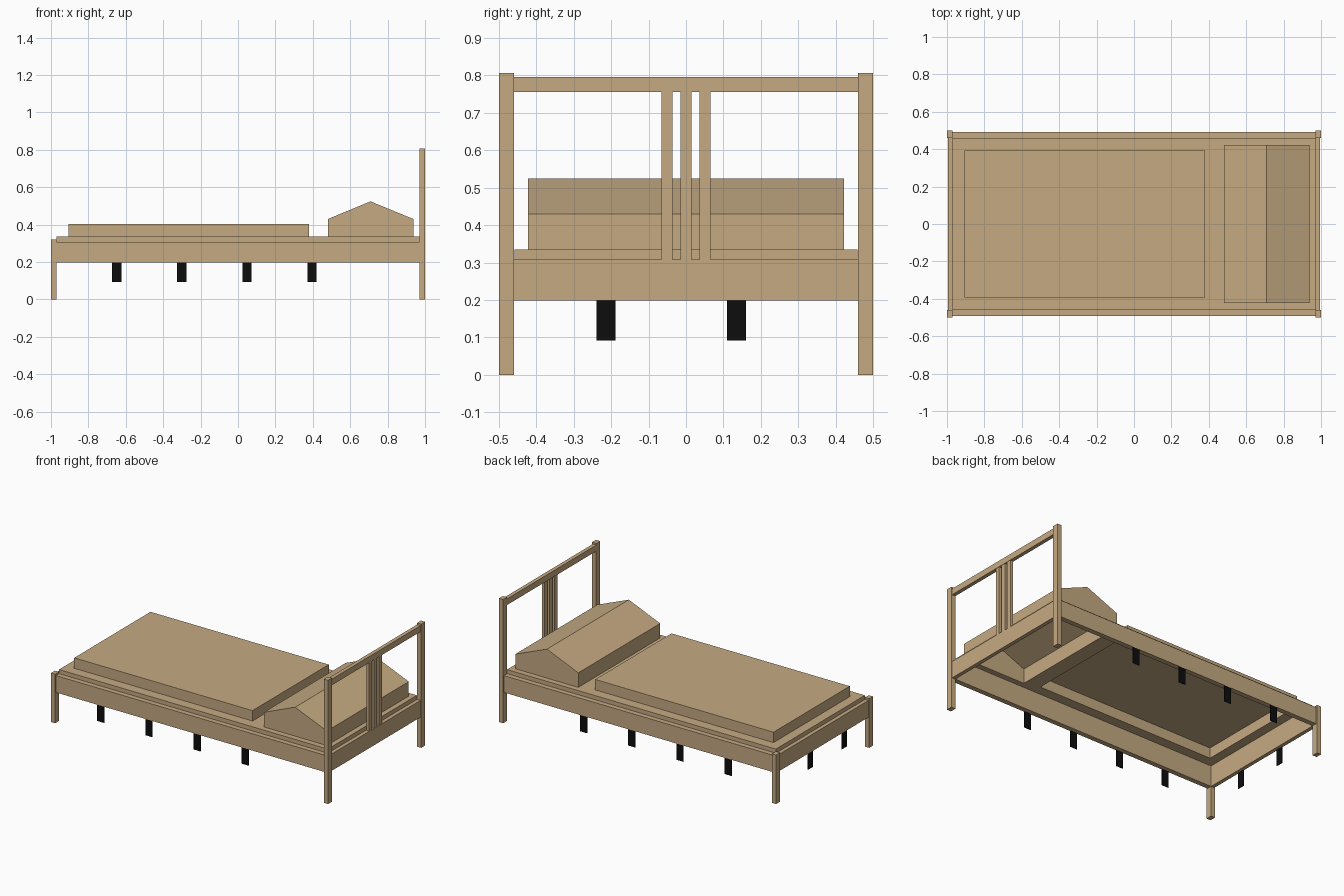
import bpy, bmesh

if "Cube" in bpy.data.objects:
    bpy.data.objects.remove(bpy.data.objects["Cube"])


def material(name, rgb):
    m = bpy.data.materials.new(name)
    m.diffuse_color = (*rgb, 1.0)
    m.use_nodes = True
    m.node_tree.nodes["Principled BSDF"].inputs["Base Color"].default_value = m.diffuse_color
    return m


WOOD = material("light_wood", (0.56, 0.402, 0.223))
BLACK = material("black", (0.004, 0.004, 0.004))


def finish(name, bm, mat):
    me = bpy.data.meshes.new(name)
    bm.to_mesh(me)
    bm.free()
    me.materials.append(mat)
    ob = bpy.data.objects.new(name, me)
    bpy.context.collection.objects.link(ob)
    return ob


def box(name, x, y, z, mat=WOOD):
    bm = bmesh.new()
    bmesh.ops.create_cube(bm, size=1)
    for v in bm.verts:
        v.co = [(a + b) / 2 + c * (b - a) for (a, b), c in zip((x, y, z), v.co)]
    return finish(name, bm, mat)


def open_shell(name, profile, half_width):
    """Extrude an x-z profile across y, leaving the underside open."""
    bm = bmesh.new()
    near = [bm.verts.new((x, -half_width, z)) for x, z in profile]
    far = [bm.verts.new((x, half_width, z)) for x, z in profile]
    bm.faces.new(near[::-1])
    bm.faces.new(far)
    for i in range(len(profile) - 1):
        bm.faces.new((near[i], near[i + 1], far[i + 1], far[i]))
    # profile runs left to right over the top, so the outside is up
    top = max(bm.faces, key=lambda f: f.calc_center_median().z)
    bmesh.ops.recalc_face_normals(bm, faces=bm.faces[:])
    top.normal_update()
    if top.normal.z < 0:
        bmesh.ops.reverse_faces(bm, faces=bm.faces[:])
    return finish(name, bm, WOOD)


# Corner posts and side rails, mirrored across y
for s, side in ((-1, "front"), (1, "back")):
    py = sorted((s * 0.46, s * 0.5))
    box(f"{side}_head_post", (0.97, 1.0), py, (0, 0.807))
    box(f"{side}_foot_post", (-1.0, -0.97), py, (0, 0.32))
    box(f"{side}_side_rail", (-0.97, 0.97), sorted((s * 0.459, s * 0.492)), (0.198, 0.308))
    # Short black support plates under the rail
    for i in range(4):
        x = -0.648 + 0.348 * i
        box(f"{side}_support_{i + 1}", (x - 0.025, x + 0.025),
            sorted((s * 0.488, s * 0.492)), (0.092, 0.198), BLACK)

# Black support plates under the foot panel
for i, y in enumerate((-0.214, 0.135)):
    box(f"foot_support_{i + 1}", (-0.994, -0.99), (y - 0.025, y + 0.025), (0.092, 0.198), BLACK)

# Foot panel, head panel, head top rail and centre slats
box("foot_panel", (-0.995, -0.97), (-0.46, 0.46), (0.198, 0.308))
box("head_panel", (0.97, 0.995), (-0.46, 0.46), (0.198, 0.308))
box("head_top_rail", (0.97, 0.995), (-0.46, 0.46), (0.756, 0.796))
for i in range(3):
    y = (i - 1) * 0.051
    box(f"head_slat_{i + 1}", (0.975, 0.993), (y - 0.015, y + 0.015), (0.308, 0.756))

# Mattress: low open tray, cut out beneath the hollow blanket and pillow
X, Y, Z0, Z1 = 0.97, 0.459, 0.308, 0.335
BL = (-0.907, 0.38, 0.393)
PI = (0.482, 0.937, 0.422)
xs = [-X, BL[0], BL[1], PI[0], PI[1], X]
ys = [-Y, -PI[2], -BL[2], BL[2], PI[2], Y]
bm = bmesh.new()
grid = [[bm.verts.new((x, y, Z1)) for y in ys] for x in xs]
for i in range(5):
    for j in range(5):
        if (i == 1 and j == 2) or (i == 3 and 1 <= j <= 3):
            continue
        bm.faces.new((grid[i][j], grid[i + 1][j], grid[i + 1][j + 1], grid[i][j + 1]))
rim = [(-X, -Y), (X, -Y), (X, Y), (-X, Y)]
for (x0, y0), (x1, y1) in zip(rim, rim[1:] + rim[:1]):
    bm.faces.new([bm.verts.new(p) for p in
                  ((x0, y0, Z0), (x1, y1, Z0), (x1, y1, Z1), (x0, y0, Z1))])
finish("mattress", bm, WOOD)

# Blanket slab and peaked pillow
open_shell("blanket", [(BL[0], Z1), (BL[0], 0.403), (BL[1], 0.403), (BL[1], Z1)], BL[2])
open_shell("pillow", [(PI[0], Z1), (PI[0], 0.43), (0.708, 0.524),
                      (PI[1], 0.43), (PI[1], Z1)], PI[2])
